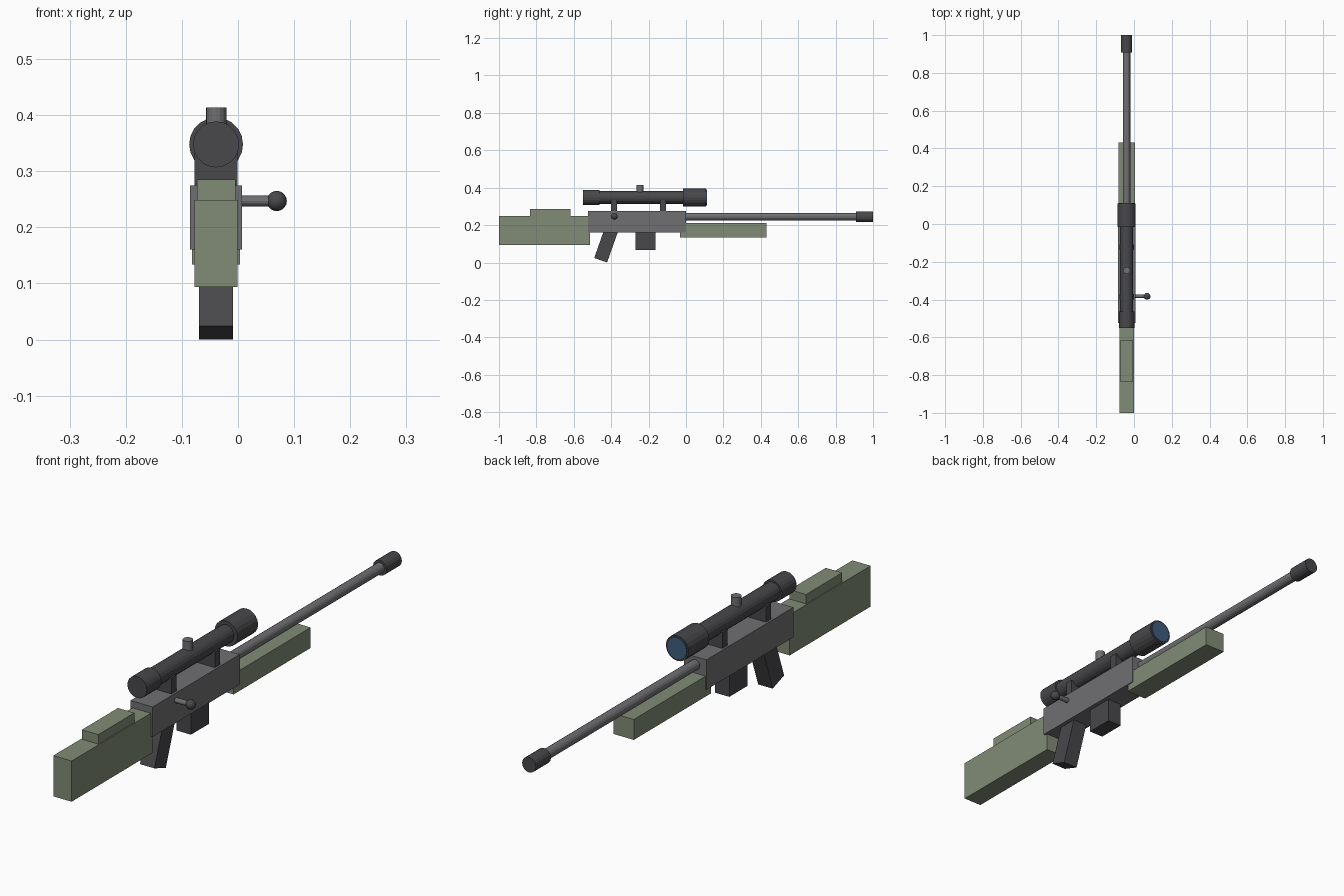
import bpy
from math import pi, sin, cos
from mathutils import Vector

if "Cube" in bpy.data.objects:
    bpy.data.objects.remove(bpy.data.objects["Cube"])

CX = -0.039  # centre line of the body; the bolt sticks out to +x


def material(name, rgb):
    m = bpy.data.materials.new(name)
    m.diffuse_color = (*rgb, 1)
    m.use_nodes = True
    m.node_tree.nodes["Principled BSDF"].inputs["Base Color"].default_value = m.diffuse_color
    return m


GREEN = material("green_paint", (0.22, 0.26, 0.18))
DARK = material("dark_metal", (0.065, 0.065, 0.07))
STEEL = material("steel", (0.16, 0.16, 0.17))
GLASS = material("glass", (0.05, 0.11, 0.2))


def finish(name, mat):
    o = bpy.context.object
    o.name = name
    o.data.materials.append(mat)
    return o


def box(name, width, y0, y1, z0, z1, mat):
    bpy.ops.mesh.primitive_cube_add(size=1, location=(CX, (y0 + y1) / 2, (z0 + z1) / 2))
    o = finish(name, mat)
    o.scale = (width, y1 - y0, z1 - z0)
    return o


def rod(name, r, p0, p1, mat, sides=16):
    p0, p1 = Vector(p0), Vector(p1)
    d = p1 - p0
    bpy.ops.mesh.primitive_cylinder_add(vertices=sides, radius=r, depth=d.length, location=(p0 + p1) / 2)
    o = finish(name, mat)
    o.rotation_euler = d.to_track_quat('Z', 'Y').to_euler()
    return o


def tube(name, r, y0, y1, z, mat, sides=16):
    return rod(name, r, (CX, y0, z), (CX, y1, z), mat, sides)


# Stock, cheek rest, receiver and fore-end
box("stock", 0.077, -1.0, -0.513, 0.094, 0.249, GREEN)
box("cheek_rest", 0.069, -0.834, -0.617, 0.24, 0.285, GREEN)
box("receiver", 0.093, -0.524, 0.0, 0.161, 0.275, STEEL)
box("fore_end", 0.086, -0.032, 0.431, 0.134, 0.212, GREEN)

# Barrel and muzzle
BZ = 0.245
tube("barrel", 0.0195, -0.02, 0.93, BZ, STEEL)
tube("muzzle", 0.029, 0.909, 1.0, BZ, DARK)

# Magazine and slanted grip
box("magazine", 0.06, -0.27, -0.162, 0.068, 0.19, DARK)
A, DEPTH, LENGTH = 0.34, 0.073, 0.19
gy = -0.422 - cos(A) * DEPTH / 2 + sin(A) * LENGTH / 2
gz = sin(A) * DEPTH / 2 + cos(A) * LENGTH / 2
grip = box("grip", 0.061, gy - DEPTH / 2, gy + DEPTH / 2, gz - LENGTH / 2, gz + LENGTH / 2, DARK)
grip.rotation_euler.x = -A

# Scope with mounts, turret and lens
SZ = 0.348
tube("scope_tube", 0.034, -0.5, 0.02, SZ, DARK, 20)
tube("scope_eyepiece", 0.041, -0.551, -0.463, SZ, DARK, 20)
tube("scope_objective", 0.048, -0.016, 0.108, SZ, DARK, 20)
tube("scope_lens", 0.042, 0.1, 0.112, SZ, GLASS, 20)
for i, y in enumerate((-0.385, -0.123)):
    box(f"scope_mount_{i + 1}", 0.077, y - 0.015, y + 0.015, 0.265, 0.335, DARK)
rod("scope_turret", 0.0182, (CX, -0.246, 0.36), (CX, -0.246, 0.414), STEEL)

# Bolt handle and knob
rod("bolt_handle", 0.0095, (-0.02, -0.383, 0.247), (0.069, -0.383, 0.247), STEEL, 12)
bpy.ops.mesh.primitive_uv_sphere_add(segments=16, ring_count=10, radius=0.018, location=(0.069, -0.383, 0.247))
finish("bolt_knob", DARK)
bpy.ops.object.shade_smooth_by_angle()
